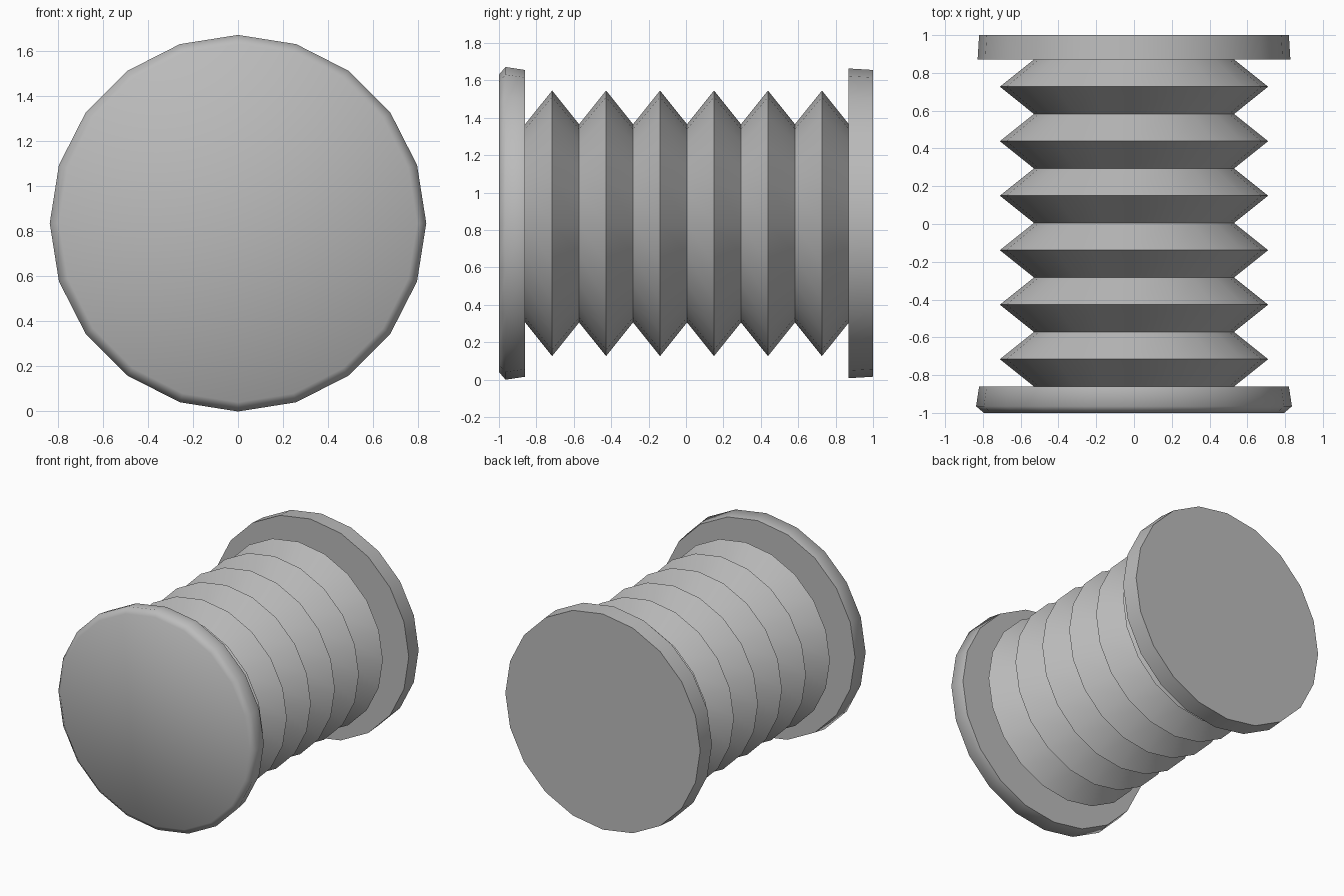
import bpy, bmesh, math

if "Cube" in bpy.data.objects:
    bpy.data.objects.remove(bpy.data.objects["Cube"])

CZ = 0.836
SIDES = 20

grey = bpy.data.materials.new("plain grey")
grey.diffuse_color = (0.5, 0.5, 0.5, 1)
grey.use_nodes = True
grey.node_tree.nodes["Principled BSDF"].inputs["Base Color"].default_value = grey.diffuse_color


def lathe(name, profile, smooth_angle, sides=SIDES, turn=0.0):
    """Spin (y, radius) points around the lengthwise axis and close both ends."""
    bm = bmesh.new()
    rings = []
    for y, r in profile:
        ring = []
        for i in range(sides):
            a = 2 * math.pi * i / sides + turn
            ring.append(bm.verts.new((r * math.sin(a), y, CZ + r * math.cos(a))))
        rings.append(ring)
    for a, b in zip(rings, rings[1:]):
        for i in range(sides):
            j = (i + 1) % sides
            bm.faces.new((a[i], a[j], b[j], b[i]))
    bm.faces.new(rings[0])
    bm.faces.new(rings[-1])
    bmesh.ops.recalc_face_normals(bm, faces=bm.faces)
    mesh = bpy.data.meshes.new(name)
    bm.to_mesh(mesh)
    bm.free()
    mesh.materials.append(grey)
    obj = bpy.data.objects.new(name, mesh)
    bpy.context.collection.objects.link(obj)
    bpy.ops.object.select_all(action='DESELECT')
    obj.select_set(True)
    bpy.context.view_layer.objects.active = obj
    bpy.ops.object.shade_smooth_by_angle(angle=math.radians(smooth_angle))
    return obj


# Pleated middle: six folds, alternating valley and peak rings
PLEATS, START, PITCH = 6, -0.86, 0.2885
pleats = []
for k in range(PLEATS):
    pleats += [(START + k * PITCH, 0.53), (START + (k + 0.5) * PITCH, 0.71)]
pleats.append((START + PLEATS * PITCH, 0.53))
lathe("bellows", pleats, 30)

# Front plate with a softened outer rim
lathe("front_plate", [(-0.86, 0.82), (-0.965, 0.836), (-1.0, 0.795)], 60)

# Back plate, plain disc
lathe("back_plate", [(0.87, 0.828), (1.0, 0.82)], 30)
